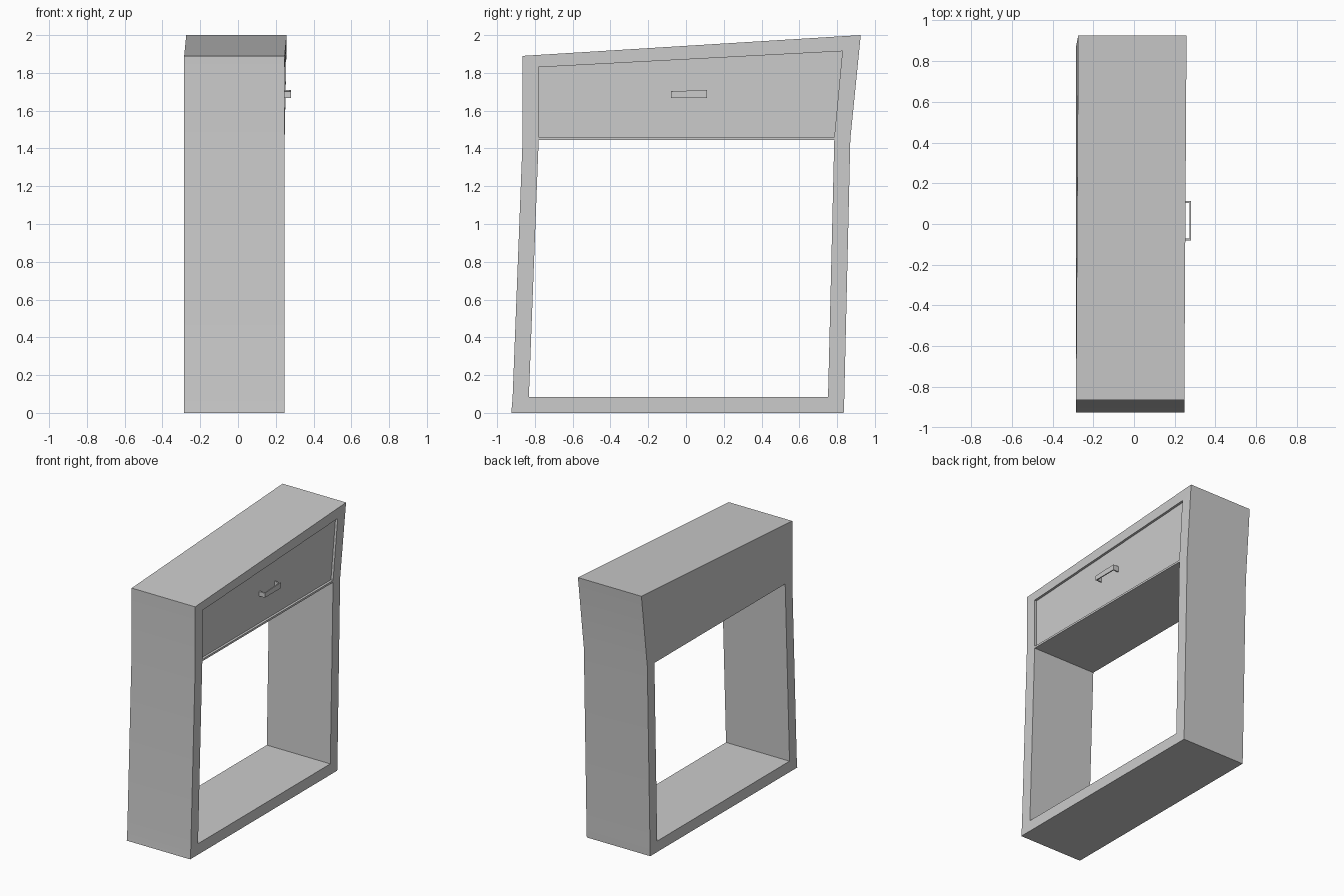
import bpy, bmesh

if "Cube" in bpy.data.objects:
    bpy.data.objects.remove(bpy.data.objects["Cube"])

BACK, FRONT = -0.285, 0.247


def prism(name, outline, x0, x1):
    """Extrude a (y, z) outline from x0 to x1."""
    bm = bmesh.new()
    face = bm.faces.new([bm.verts.new((x0, y, z)) for y, z in outline])
    out = bmesh.ops.extrude_face_region(bm, geom=[face])
    for v in out["geom"]:
        if isinstance(v, bmesh.types.BMVert):
            v.co.x = x1
    bmesh.ops.recalc_face_normals(bm, faces=bm.faces)
    mesh = bpy.data.meshes.new(name)
    bm.to_mesh(mesh)
    bm.free()
    obj = bpy.data.objects.new(name, mesh)
    bpy.context.collection.objects.link(obj)
    return obj


def cut(target, outline, x0, x1):
    """Carve an outline out of the target and discard the cutter."""
    cutter = prism("cutter", outline, x0, x1)
    mod = target.modifiers.new("cut", "BOOLEAN")
    mod.object, mod.operation, mod.solver = cutter, "DIFFERENCE", "EXACT"
    bpy.context.view_layer.objects.active = target
    bpy.ops.object.modifier_apply(modifier=mod.name)
    bpy.data.objects.remove(cutter)


def lean(obj):
    """Push the tall rear corner slightly towards +x."""
    for v in obj.data.vertices:
        x, y, z = v.co
        v.co.x += 0.011 * max(0, (z - 1.45) / 0.55) * (y + 0.87) / 1.79


# Crooked cabinet body
body_outline = [(-0.925, 0), (0.835, 0), (0.838, 0.08), (0.87, 1.45),
                (0.925, 2.0), (-0.865, 1.89), (-0.865, 1.45), (-0.918, 0.08)]
opening = [(-0.832, 0.083), (0.752, 0.083), (0.785, 1.445), (-0.78, 1.445)]
drawer = [(-0.78, 1.46), (0.785, 1.46), (0.828, 1.915), (-0.78, 1.83)]

body = prism("cabinet_body", body_outline, BACK, FRONT)
cut(body, opening, BACK - 0.2, FRONT + 0.2)
cut(body, drawer, FRONT - 0.04, FRONT + 0.2)
lean(body)

# Drawer front set back inside the frame
panel = prism("drawer_front", drawer, FRONT - 0.04, FRONT - 0.018)
lean(panel)

# Thin strap handle: two legs and a bar
t = 0.008
grip_x = 0.281
for name, y0, y1, x0 in (("handle_bar", -0.08, 0.112, grip_x - t),
                         ("handle_leg_front", -0.08, -0.08 + t, FRONT - 0.02),
                         ("handle_leg_rear", 0.112 - t, 0.112, FRONT - 0.02)):
    top = [1.702 + 0.008 * min(1, (y + 0.08) / 0.03) for y in (y0, y1)]
    prism(name, [(y0, 1.668), (y1, 1.668), (y1, top[1]), (y0, top[0])],
          x0, grip_x if name == "handle_bar" else grip_x - t)

# Soft shading across the shallow kinks only
bpy.ops.object.select_all(action="DESELECT")
body.select_set(True)
bpy.context.view_layer.objects.active = body
bpy.ops.object.shade_smooth_by_angle(angle=0.35)
